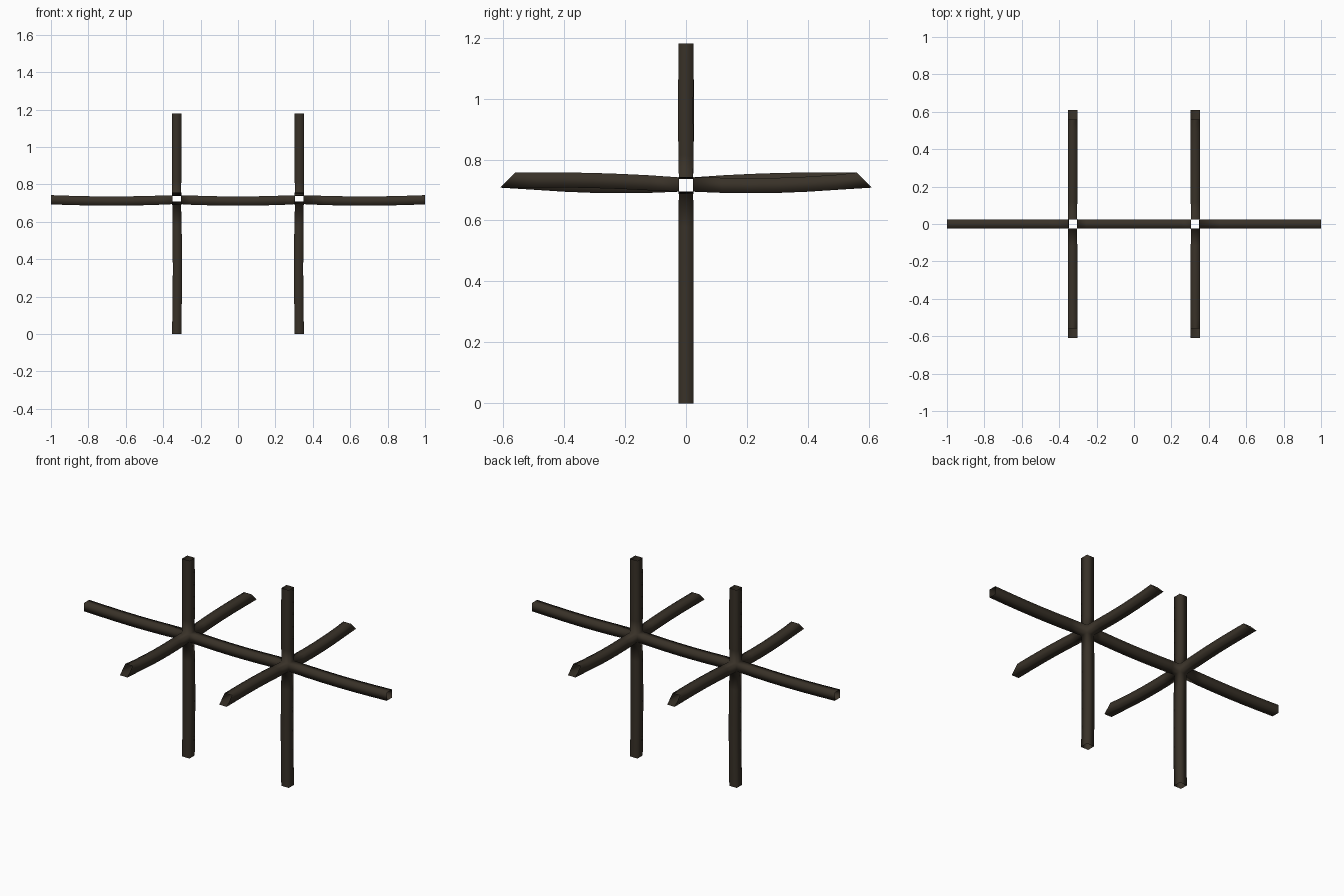
import bpy, bmesh, math
from mathutils import Vector, Matrix

if "Cube" in bpy.data.objects:
    bpy.data.objects.remove(bpy.data.objects["Cube"])

HUB = Vector((-0.328, 0, 0.718))   # left junction centre
H, R = 0.0235, 0.0247              # half widths at the junction / along the arms
STEPS = 6
X, Y, Z = Vector((1, 0, 0)), Vector((0, 1, 0)), Vector((0, 0, 1))

bm = bmesh.new()


def arm(d, length, bow, rise=0.0, slant=0.0, phase=math.pi):
    """Open square tube leaving the junction along d, slightly bowed."""
    u = X if abs(d.z) > 0.5 else Z
    v = d.cross(u)
    prev = None
    for k in range(STEPS + 1):
        t = k / STEPS
        half = H if k == 0 else R
        c = HUB + d * (H + (length - H) * t) + bow * math.sin(phase * t) + Z * rise * t
        ring = []
        for a, b in ((1, 1), (-1, 1), (-1, -1), (1, -1)):
            cut = -slant * a if k == STEPS else 0
            ring.append(bm.verts.new(c + u * a * half + v * b * half + d * cut))
        if prev:
            for i in range(4):
                j = (i + 1) % 4
                bm.faces.new((prev[i], prev[j], ring[j], ring[i]))
        prev = ring


# long rail: outer end, and inner half that meets the other side at x = 0
arm(-X, 0.672, Z * -0.007)
arm(X, 0.328, Z * -0.007, phase=math.pi / 2)
# cross arms with slanted ends: the front one sags, the back one arches
arm(-Y, 0.585, Z * -0.010, rise=0.0145, slant=0.025)
arm(Y, 0.585, Z * 0.006, rise=0.0145, slant=0.025)
# upright post above and below the rail
arm(Z, 1.18 - HUB.z, Y * 0.001)
arm(-Z, HUB.z, X * 0.004)

# second half is the first turned half way round
half = bmesh.ops.duplicate(bm, geom=bm.verts[:] + bm.edges[:] + bm.faces[:])
turned = [g for g in half["geom"] if isinstance(g, bmesh.types.BMVert)]
bmesh.ops.rotate(bm, verts=turned, cent=(0, 0, 0), matrix=Matrix.Rotation(math.pi, 3, 'Z'))
bmesh.ops.remove_doubles(bm, verts=bm.verts[:], dist=0.0005)
for f in bm.faces:
    f.smooth = True

mesh = bpy.data.meshes.new("lattice_frame")
bm.to_mesh(mesh)
bm.free()
frame = bpy.data.objects.new("lattice_frame", mesh)
bpy.context.collection.objects.link(frame)

wood = bpy.data.materials.new("dark_brown_wood")
wood.diffuse_color = (0.040, 0.031, 0.021, 1)
wood.use_nodes = True
wood.node_tree.nodes["Principled BSDF"].inputs["Base Color"].default_value = wood.diffuse_color
mesh.materials.append(wood)
